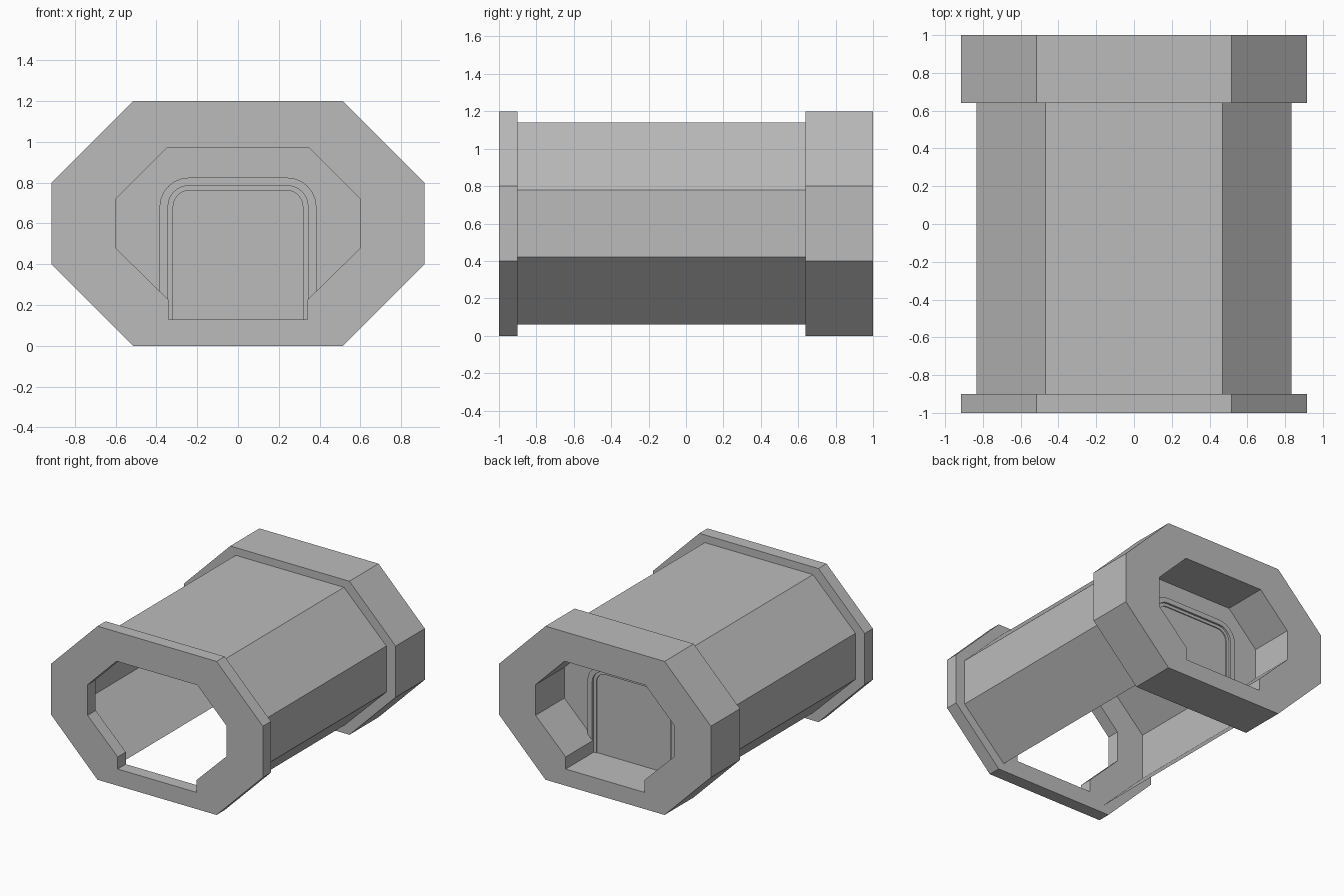
import bpy, bmesh, math

if "Cube" in bpy.data.objects:
    bpy.data.objects.remove(bpy.data.objects["Cube"])

grey = bpy.data.materials.new("plain_grey")
grey.diffuse_color = (0.5, 0.5, 0.5, 1)
grey.use_nodes = True
grey.node_tree.nodes["Principled BSDF"].inputs["Base Color"].default_value = grey.diffuse_color


def finish(bm, name):
    me = bpy.data.meshes.new(name)
    bm.to_mesh(me)
    bm.free()
    me.materials.append(grey)
    ob = bpy.data.objects.new(name, me)
    bpy.context.collection.objects.link(ob)
    return ob


def mirrored(half):
    """Close a right-hand half profile (bottom to top) into a full loop."""
    return half + [(-x, z) for x, z in reversed(half)]


def prism(name, loops, y0, y1):
    """Extrude a profile (outer loop plus optional hole) along y."""
    bm = bmesh.new()
    edges = []
    for loop in loops:
        vs = [bm.verts.new((x, y0, z)) for x, z in loop]
        edges += [bm.edges.new((vs[i], vs[(i + 1) % len(vs)])) for i in range(len(vs))]
    bmesh.ops.triangle_fill(bm, edges=edges, use_beauty=True, normal=(0, -1, 0))
    res = bmesh.ops.extrude_face_region(bm, geom=bm.faces[:], use_keep_orig=True)
    moved = [g for g in res["geom"] if isinstance(g, bmesh.types.BMVert)]
    bmesh.ops.translate(bm, verts=moved, vec=(0, y1 - y0, 0))
    bmesh.ops.recalc_face_normals(bm, faces=bm.faces[:])
    bmesh.ops.dissolve_limit(bm, angle_limit=0.01, verts=bm.verts[:], edges=bm.edges[:])
    return finish(bm, name)


def arch(w, top, r, bottom=0.13, n=6):
    """Door outline with rounded upper corners."""
    half = [(w, bottom)]
    for i in range(n + 1):
        a = math.pi / 2 * i / n
        half.append((w - r + r * math.cos(a), top - r + r * math.sin(a)))
    return mirrored(half)


# octagonal end frames with a doorway-notched opening
frame = mirrored([(0.515, 0), (0.915, 0.4), (0.915, 0.8), (0.515, 1.2)])
opening = mirrored([(0.34, 0.13), (0.34, 0.225), (0.6, 0.48), (0.6, 0.72), (0.35, 0.97)])
prism("front_frame", [frame, opening], -1.0, -0.9)
prism("back_frame", [frame, opening], 0.64, 1.0)

# corridor shell: thin sheet, open underneath
half = [(0.468, 0.06), (0.835, 0.42), (0.835, 0.78), (0.468, 1.14)]
bm = bmesh.new()
rows = [[bm.verts.new((x, y, z)) for x, z in mirrored(half)] for y in (-0.9, 0.64)]
for i in range(len(rows[0]) - 1):
    bm.faces.new((rows[0][i], rows[1][i], rows[1][i + 1], rows[0][i + 1]))
bm.normal_update()
finish(bm, "corridor_shell")

# wall closing the back opening, and the door with its stepped surround
wall = mirrored([(0.35, 0.12), (0.35, 0.22), (0.61, 0.475), (0.61, 0.725), (0.355, 0.98)])
prism("door_wall", [wall], 0.638, 0.646)
outer, middle, inner = arch(0.385, 0.825, 0.145), arch(0.343, 0.785, 0.1), arch(0.318, 0.762, 0.08)
for side, ya, yb in (("front", 0.615, 0.638), ("back", 0.646, 0.669)):
    # the arch is an upside-down U, so its inner outline runs back along the floor
    prism(side + "_door_surround", [outer + middle[::-1]], ya, yb)
    mid = (0.63, 0.638) if side == "front" else (0.646, 0.654)
    prism(side + "_door_trim", [middle + inner[::-1]], *mid)
